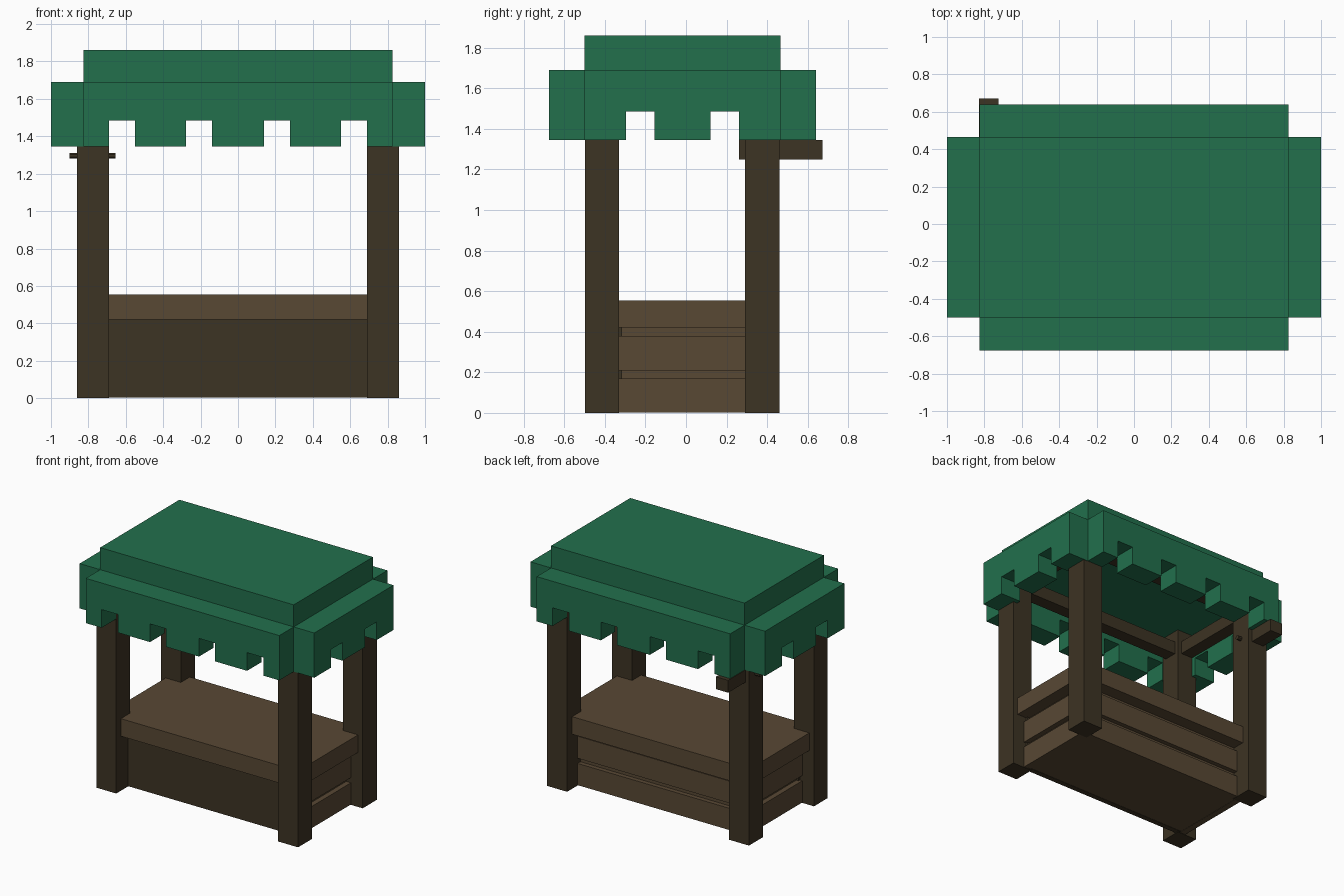
import bpy, bmesh, math
from mathutils import Matrix, Vector

cube = bpy.data.objects.get("Cube")
if cube:
    bpy.data.objects.remove(cube, do_unlink=True)


def material(name, rgb):
    m = bpy.data.materials.new(name)
    m.use_nodes = True
    m.diffuse_color = (*rgb, 1)
    m.node_tree.nodes["Principled BSDF"].inputs["Base Color"].default_value = (*rgb, 1)
    return m


green = material("canopy green", (0.016, 0.162, 0.073))
tan = material("plank brown", (0.098, 0.065, 0.034))
dark = material("post dark brown", (0.046, 0.033, 0.017))


def finish(name, bm, mat):
    bmesh.ops.recalc_face_normals(bm, faces=bm.faces)
    mesh = bpy.data.meshes.new(name)
    bm.to_mesh(mesh)
    bm.free()
    mesh.materials.append(mat)
    obj = bpy.data.objects.new(name, mesh)
    bpy.context.collection.objects.link(obj)
    return obj


def box(name, x, y, z, mat):
    """Box from (low, high) ranges on each axis."""
    lo, hi = Vector((x[0], y[0], z[0])), Vector((x[1], y[1], z[1]))
    bm = bmesh.new()
    bmesh.ops.create_cube(bm, size=1, matrix=Matrix.Translation((lo + hi) / 2)
                          @ Matrix.Diagonal((*(hi - lo), 1)))
    return finish(name, bm, mat)


def valance(name, half, notches, location, turn):
    """Hanging cloth edge with square notches, extruded outward along -y."""
    low, notch_top, top, depth = 1.345, 1.485, 1.69, 0.175
    cuts = sorted([(-b, -a) for a, b in notches] + list(notches))
    outline = [(half, top), (-half, top), (-half, low)]
    for a, b in cuts:
        outline += [(a, low), (a, notch_top), (b, notch_top), (b, low)]
    outline.append((half, low))
    bm = bmesh.new()
    face = bm.faces.new([bm.verts.new((x, 0, z)) for x, z in outline])
    ext = bmesh.ops.extrude_face_region(bm, geom=[face])
    verts = [v for v in ext["geom"] if isinstance(v, bmesh.types.BMVert)]
    bmesh.ops.translate(bm, verts=verts, vec=(0, -depth, 0))
    bm.transform(Matrix.Translation(location) @ Matrix.Rotation(turn, 4, "Z"))
    return finish(name, bm, mat=green)


# Canopy: raised top slab and four notched valances
FRONT, BACK, SIDE = -0.5, 0.465, 0.825
MID = (FRONT + BACK) / 2
box("canopy_top", (-SIDE, SIDE), (FRONT, BACK), (1.69, 1.86), green)
long_notches = [(0.14, 0.278), (0.55, 0.69)]
short_notches = [(0.138, 0.278)]
half_depth = (BACK - FRONT) / 2
valance("front_valance", SIDE, long_notches, (0, FRONT, 0), 0)
valance("back_valance", SIDE, long_notches, (0, BACK, 0), math.pi)
valance("left_valance", half_depth, short_notches, (SIDE, MID, 0), math.pi / 2)
valance("right_valance", half_depth, short_notches, (-SIDE, MID, 0), -math.pi / 2)

# Corner posts and the beams that tie them under the canopy
rows = {"front": (-0.497, -0.33), "back": (0.29, 0.462)}
sides = {"left": (0.69, 0.86), "right": (-0.86, -0.69)}
for row, y in rows.items():
    for side, x in sides.items():
        box(f"{row}_{side}_post", x, y, (0, 1.685), dark)
    yc = sum(y) / 2
    box(f"{row}_beam", (-0.75, 0.75), (yc - 0.05, yc + 0.05), (1.5, 1.6), dark)
for side, x in sides.items():
    xc = sum(x) / 2
    box(f"{side}_beam", (xc - 0.05, xc + 0.05), (-0.4, 0.37), (1.5, 1.6), dark)

# Hanging arm through the back right post, held by an octagonal peg
box("hanging_arm", (-0.83, -0.725), (0.26, 0.672), (1.25, 1.345), dark)
bm = bmesh.new()
bmesh.ops.create_cone(bm, cap_ends=True, segments=8, radius1=0.017, radius2=0.017,
                      depth=0.245,
                      matrix=Matrix.Translation((-0.778, 0.377, 1.296))
                      @ Matrix.Rotation(math.pi / 2, 4, "Y")
                      @ Matrix.Rotation(math.pi / 8, 4, "Z"))
finish("arm_peg", bm, dark)

# Counter: worktop, recessed core, dark front panel
box("worktop", (-0.82, 0.82), (-0.44, 0.4), (0.42, 0.555), tan)
box("counter_core", (-0.72, 0.72), (-0.32, 0.3), (0.005, 0.43), tan)
box("front_panel", (-0.74, 0.74), (-0.355, -0.315), (0.003, 0.425), dark)

# Two rows of planks on the back and both ends
for level, z in {"lower": (0.003, 0.17), "upper": (0.21, 0.38)}.items():
    box(f"{level}_back_plank", (-0.76, 0.76), (0.29, 0.335), z, tan)
    for side, s in (("left", 1), ("right", -1)):
        x = sorted((s * 0.71, s * 0.76))
        box(f"{level}_{side}_plank", x, (-0.345, 0.31), z, tan)
